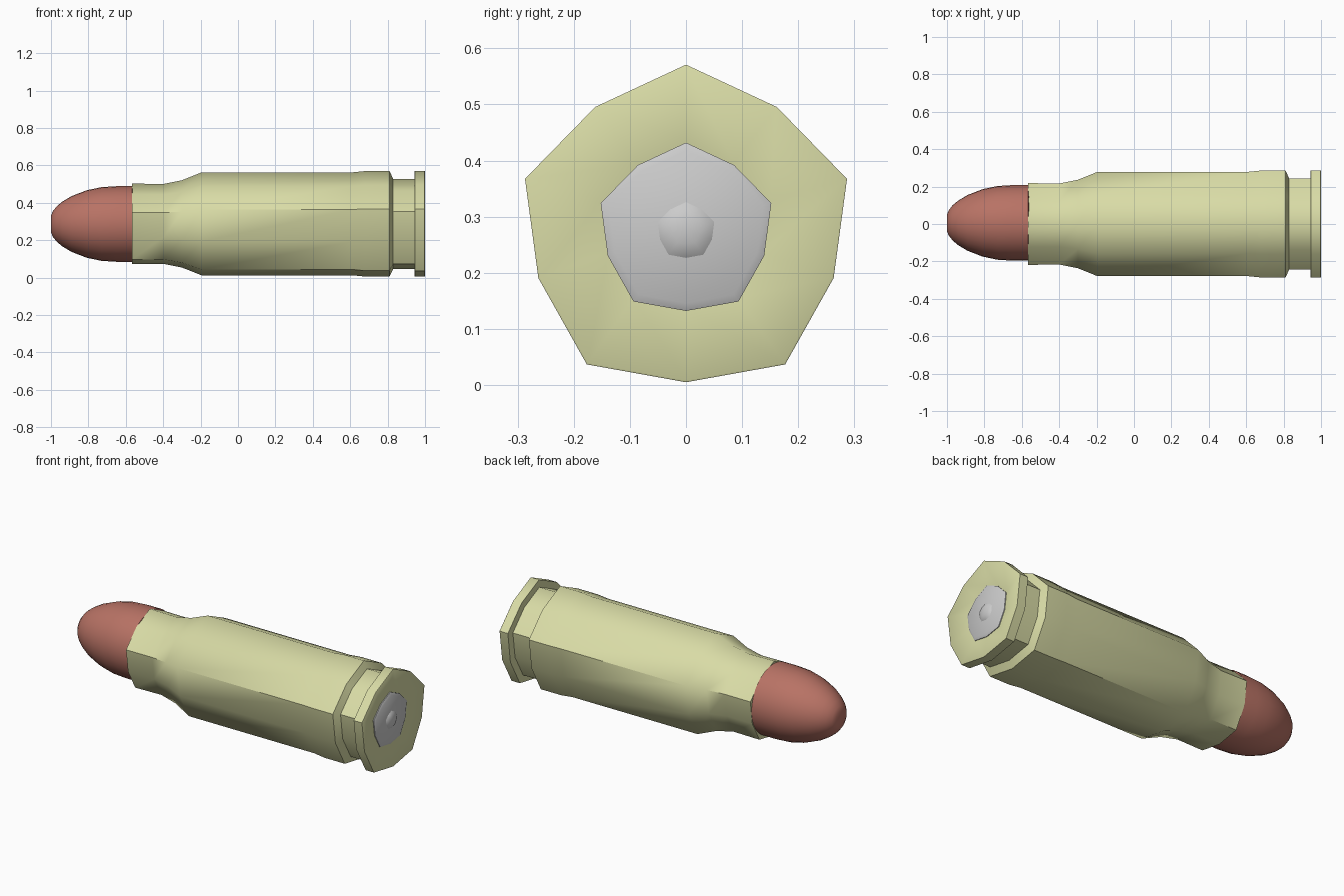
import bpy, bmesh, math

if "Cube" in bpy.data.objects:
    bpy.data.objects.remove(bpy.data.objects["Cube"])

# Slightly uneven ten-sided section (half outline, y/z offsets at radius 0.287)
HALF = [(0, .287), (.163, .211), (.289, .082), (.265, -.096), (.178, -.251), (0, -.283)]
RING = HALF + [(-y, z) for y, z in HALF[-2:0:-1]]
DECAGON = [(y / .287, z / .287) for y, z in RING]
CIRCLE = [(math.sin(2 * math.pi * i / 32), math.cos(2 * math.pi * i / 32)) for i in range(32)]


def material(name, color):
    m = bpy.data.materials.new(name)
    m.diffuse_color = (*color, 1)
    m.use_nodes = True
    m.node_tree.nodes["Principled BSDF"].inputs["Base Color"].default_value = m.diffuse_color
    return m


def loft(name, section, profile, cy, cz, mat=None, angle=50):
    """Sweep the section along x, scaled by each (x, radius) of the profile, capped."""
    bm = bmesh.new()
    rings = [[bm.verts.new((x, cy + y * r, cz + z * r)) for y, z in section]
             for x, r in profile]
    n = len(section)
    for a, b in zip(rings, rings[1:]):
        for i in range(n):
            j = (i + 1) % n
            bm.faces.new((a[i], a[j], b[j], b[i]))
    bm.faces.new(rings[0])
    bm.faces.new(rings[-1])
    bmesh.ops.recalc_face_normals(bm, faces=bm.faces)
    mesh = bpy.data.meshes.new(name)
    bm.to_mesh(mesh)
    bm.free()
    ob = bpy.data.objects.new(name, mesh)
    bpy.context.collection.objects.link(ob)
    if mat:
        mesh.materials.append(mat)
    bpy.ops.object.select_all(action='DESELECT')
    ob.select_set(True)
    bpy.context.view_layer.objects.active = ob
    bpy.ops.object.shade_smooth_by_angle(angle=math.radians(angle))
    return ob


brass = material("brass", (.69, .71, .38))
copper = material("copper", (.48, .17, .13))

# Casing: neck, shoulder, body, extractor groove, rim and dished base
loft("casing", DECAGON, [
    (-.567, .217), (-.40, .215), (-.30, .235), (-.195, .277), (.61, .277),
    (.68, .284), (.81, .284), (.83, .242), (.943, .242), (.945, .285),
    (.998, .285), (1.0, .282), (.975, .15)], 0, .286, brass)

# Rounded bullet tip
loft("bullet", CIRCLE, [
    (-1.0, .045), (-.99, .068), (-.97, .094), (-.94, .119), (-.89, .149),
    (-.81, .180), (-.73, .197), (-.65, .202), (-.566, .202), (-.56, .19)],
    .006, .287, copper)

# Primer disc with bevelled edge
loft("primer", DECAGON, [(.96, .151), (.98, .151), (.987, .137)], 0, .281, angle=30)

# Small dome in the middle of the primer
loft("primer_dome", DECAGON, [
    (.98, .05), (.987, .05), (.993, .041), (.998, .025), (1.0, .008)], 0, .276)
